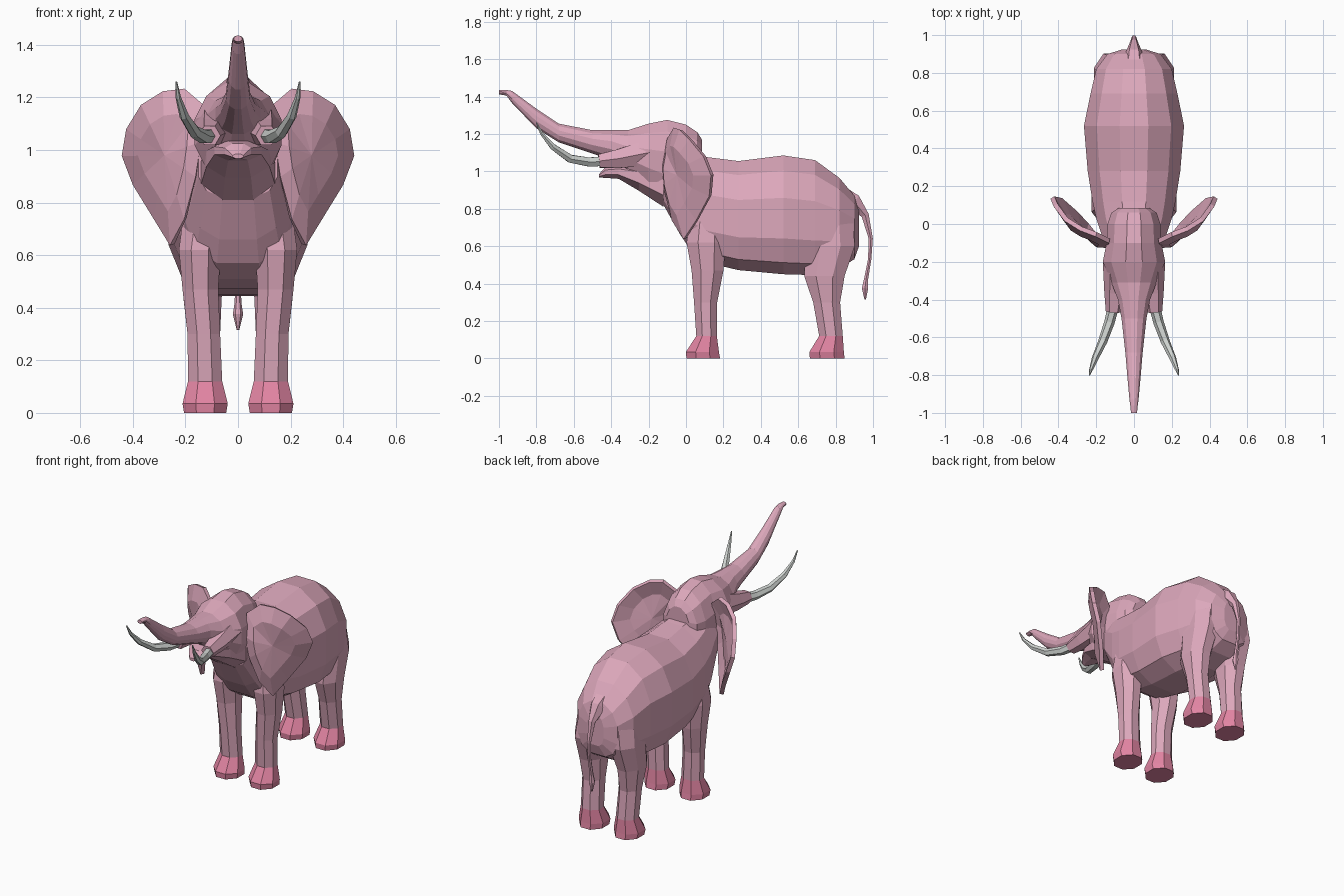
import bpy, bmesh, math
from mathutils import Vector


def material(name, rgb):
    m = bpy.data.materials.new(name)
    m.diffuse_color = (*rgb, 1)
    return m


SKIN = material("pink skin", (0.72, 0.39, 0.50))
FOOT = material("deep pink foot", (0.75, 0.23, 0.36))
IVORY = material("grey ivory", (0.62, 0.65, 0.63))


def finish(name, bm, mats):
    bmesh.ops.recalc_face_normals(bm, faces=bm.faces)
    me = bpy.data.meshes.new(name)
    bm.to_mesh(me)
    bm.free()
    for m in mats:
        me.materials.append(m)
    ob = bpy.data.objects.new(name, me)
    bpy.context.collection.objects.link(ob)
    return ob


def loft(name, rings, mats, rule=None):
    """Skin a list of equal-sized point rings and cap both ends."""
    bm = bmesh.new()
    vs = [[bm.verts.new(p) for p in r] for r in rings]
    n = len(vs[0])
    for a, b in zip(vs, vs[1:]):
        for i in range(n):
            j = (i + 1) % n
            bm.faces.new((a[i], a[j], b[j], b[i]))
    bm.faces.new(vs[0])
    bm.faces.new(vs[-1])
    if rule:
        for f in bm.faces:
            f.material_index = rule(f.calc_center_median())
    return finish(name, bm, mats)


def unit_ring(n, top=1.0, bottom=1.0):
    """Flat-sided ring that fills -1..1; powers below 1 make a half squarer."""
    k = math.cos(math.pi / n)
    out = []
    for i in range(n):
        a = 2 * math.pi * (i + 0.5) / n
        c, s = math.cos(a) / k, math.sin(a) / k
        p = top if s > 0 else bottom
        out.append((math.copysign(abs(c) ** p, c), math.copysign(abs(s) ** p, s)))
    return out


def sections(name, rows, n, top=1.0, bottom=1.0):
    """Upright cross-sections: y, top, bottom, half width."""
    rings = [[(w * c, y, (t + b) / 2 + (t - b) / 2 * s) for c, s in unit_ring(n, top, bottom)]
             for y, t, b, w in rows]
    return loft(name, rings, [SKIN])


def tube(name, rows, n, mat, side=1):
    """Tapered tube along points: x, y, z, radius."""
    pts = [Vector((side * r[0], r[1], r[2])) for r in rows]
    rings = []
    for i, p in enumerate(pts):
        d = (pts[min(i + 1, len(pts) - 1)] - pts[max(i - 1, 0)]).normalized()
        u = d.cross(Vector((1, 0, 0))).normalized()
        v = d.cross(u)
        rings.append([p + rows[i][3] * (c * u + s * v) for c, s in unit_ring(n)])
    return loft(name, rings, [mat])


def leg(name, rows, side):
    """Level cross-sections: z, x, y, x radius, y radius; feet coloured by height."""
    rings = [[(side * (x + rx * c), y + ry * s, z) for c, s in unit_ring(8)]
             for z, x, y, rx, ry in rows]
    return loft(name, rings, [SKIN, FOOT], lambda p: 1 if p.z < 0.12 else 0)


def ear(name, outline, side):
    """Cupped sheet: outline, forward inner ring, centre; then thickened."""
    bm = bmesh.new()
    pts = [Vector((side * x, y, z)) for x, y, z in outline]
    mid = sum(pts, Vector()) / len(pts) + Vector((0, -0.04, 0))
    outer = [bm.verts.new(p) for p in pts]
    inner = [bm.verts.new(p.lerp(mid, 0.38) + Vector((0, -0.025, 0))) for p in pts]
    centre = bm.verts.new(mid)
    n = len(pts)
    for i in range(n):
        j = (i + 1) % n
        bm.faces.new((outer[i], outer[j], inner[j], inner[i]))
        bm.faces.new((inner[i], inner[j], centre))
    ob = finish(name, bm, [SKIN])
    mod = ob.modifiers.new("thickness", "SOLIDIFY")
    mod.thickness = 0.025
    mod.offset = 0


# Body from rump to chest, flatter underneath
sections("body", [
    (0.925, 0.80, 0.60, 0.06), (0.90, 0.87, 0.53, 0.14), (0.82, 0.965, 0.48, 0.20),
    (0.69, 1.06, 0.445, 0.23), (0.52, 1.085, 0.45, 0.265), (0.28, 1.055, 0.472, 0.245),
    (0.12, 1.075, 0.51, 0.22), (0.03, 1.09, 0.57, 0.20), (-0.03, 1.10, 0.66, 0.18),
    (-0.12, 1.08, 0.82, 0.15)], 12, 0.95, 0.7)

# Head flowing into the raised trunk
sections("head_and_trunk", [
    (0.085, 1.17, 0.95, 0.08), (0.06, 1.21, 0.86, 0.12), (0.0, 1.25, 0.80, 0.14),
    (-0.10, 1.275, 0.81, 0.145), (-0.20, 1.255, 0.88, 0.165), (-0.31, 1.22, 0.98, 0.12),
    (-0.40, 1.22, 1.06, 0.085), (-0.50, 1.22, 1.095, 0.066), (-0.68, 1.255, 1.155, 0.046),
    (-0.80, 1.335, 1.23, 0.036), (-0.93, 1.43, 1.365, 0.024), (-0.96, 1.435, 1.405, 0.02),
    (-1.0, 1.435, 1.412, 0.016)], 12)

# Lower jaw
sections("lower_jaw", [
    (-0.12, 1.02, 0.81, 0.14), (-0.25, 1.04, 0.895, 0.12),
    (-0.36, 1.035, 0.96, 0.09), (-0.43, 1.025, 0.965, 0.05),
    (-0.465, 0.985, 0.967, 0.02)], 8)

# Tail with tuft
tube("tail", [
    (0, 0.80, 0.88, 0.06), (0, 0.90, 0.835, 0.042), (0, 0.958, 0.765, 0.02),
    (0, 0.988, 0.64, 0.011), (0, 0.982, 0.53, 0.009), (0, 0.962, 0.42, 0.011),
    (0, 0.957, 0.375, 0.017), (0, 0.958, 0.315, 0.004)], 6, SKIN)

FRONT = [(0.0, 0.125, 0.092, 0.080, 0.090), (0.035, 0.125, 0.088, 0.086, 0.088),
         (0.12, 0.125, 0.110, 0.065, 0.055), (0.30, 0.130, 0.105, 0.062, 0.062),
         (0.47, 0.143, 0.115, 0.068, 0.085), (0.62, 0.145, 0.108, 0.080, 0.105),
         (0.85, 0.115, 0.120, 0.080, 0.085)]
HIND = [(0.0, 0.125, 0.755, 0.080, 0.093), (0.035, 0.125, 0.752, 0.086, 0.092),
        (0.12, 0.125, 0.775, 0.064, 0.063), (0.30, 0.130, 0.752, 0.062, 0.072),
        (0.44, 0.135, 0.740, 0.073, 0.108), (0.60, 0.125, 0.772, 0.088, 0.130),
        (0.72, 0.105, 0.765, 0.095, 0.130), (0.88, 0.070, 0.740, 0.060, 0.080)]
EAR = [(0.13, -0.09, 1.17), (0.20, -0.055, 1.23), (0.28, -0.025, 1.22), (0.36, 0.025, 1.17),
       (0.415, 0.10, 1.08), (0.432, 0.14, 0.98), (0.39, 0.13, 0.87), (0.31, 0.06, 0.74),
       (0.25, -0.005, 0.64), (0.20, -0.065, 0.74), (0.16, -0.105, 0.90), (0.14, -0.115, 1.03)]

# Paired parts
for label, s in (("right", 1), ("left", -1)):
    leg(label + "_front_leg", FRONT, s)
    leg(label + "_hind_leg", HIND, s)
    ear(label + "_ear", EAR, s)
    tube(label + "_tusk_socket", [(0.085, -0.20, 1.10, 0.07), (0.10, -0.36, 1.068, 0.05),
                                  (0.108, -0.465, 1.055, 0.036)], 6, SKIN, s)
    tube(label + "_tusk", [(0.105, -0.42, 1.055, 0.026), (0.13, -0.52, 1.05, 0.024),
                           (0.165, -0.62, 1.068, 0.021), (0.205, -0.71, 1.13, 0.016),
                           (0.227, -0.77, 1.20, 0.009), (0.235, -0.80, 1.26, 0.003)],
         6, IVORY, s)
